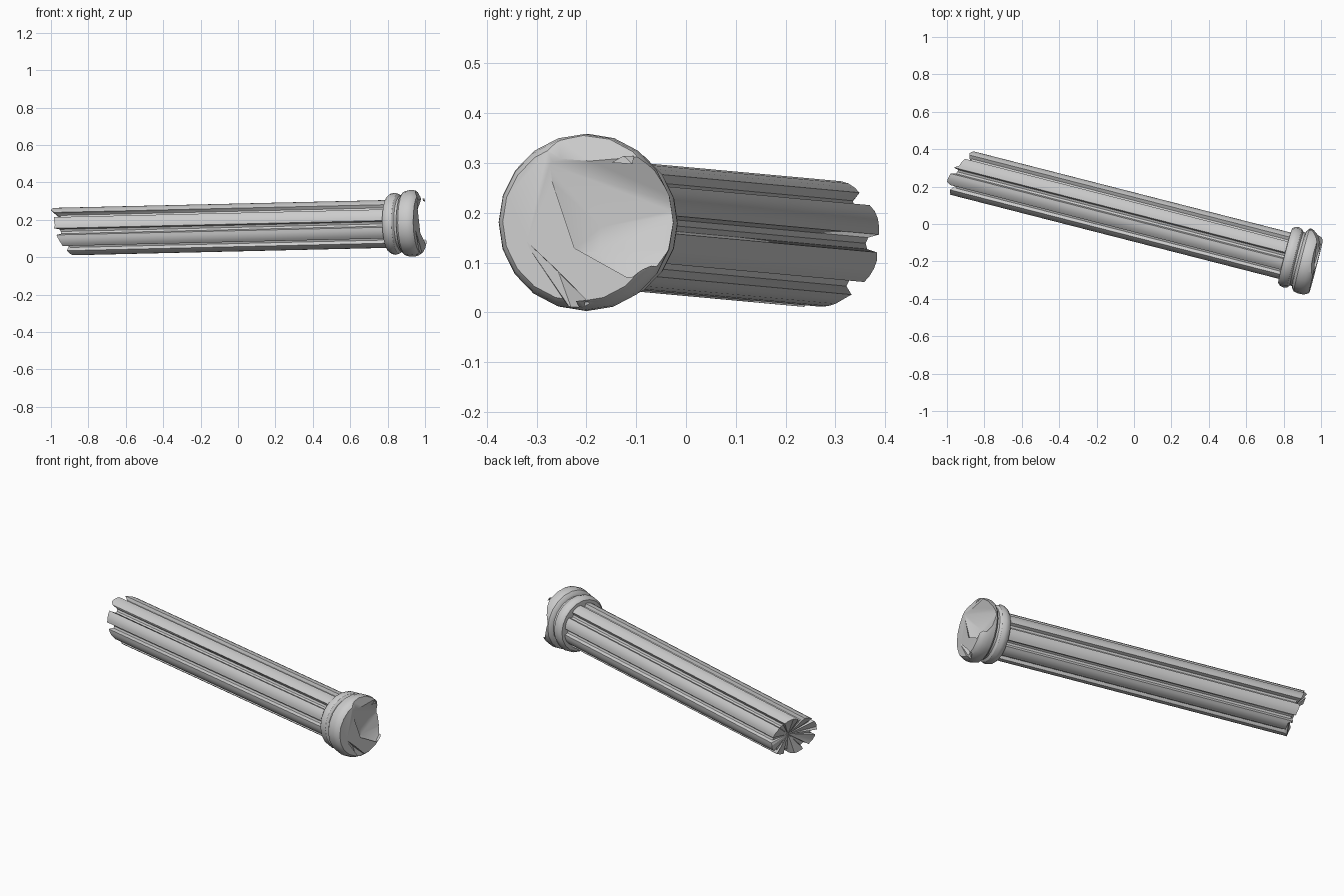
import bpy, bmesh, math
from mathutils import Vector, Matrix

if "Cube" in bpy.data.objects:
    bpy.data.objects.remove(bpy.data.objects["Cube"])

# Fallen column frame: local Z runs along the column, X sideways, Y up
U = Vector((1, -0.256, 0.0235)).normalized()
W = Vector((0, 0, 1)).cross(U).normalized()
V = U.cross(W)
FRAME = Matrix((W, V, U)).transposed().to_4x4()
FRAME.translation = Vector((0, 0.037, 0.159))


def finish(name, bm):
    bmesh.ops.recalc_face_normals(bm, faces=bm.faces)
    me = bpy.data.meshes.new(name)
    bm.to_mesh(me)
    bm.free()
    ob = bpy.data.objects.new(name, me)
    ob.matrix_world = FRAME
    bpy.context.collection.objects.link(ob)
    return ob


def activate(ob):
    bpy.ops.object.select_all(action='DESELECT')
    ob.select_set(True)
    bpy.context.view_layer.objects.active = ob


def skin(bm, rings):
    for a, b in zip(rings, rings[1:]):
        for i in range(len(a)):
            j = (i + 1) % len(a)
            bm.faces.new((a[i], a[j], b[j], b[i]))


def cap(bm, ring, centre):
    c = bm.verts.new(centre)
    for i in range(len(ring)):
        bm.faces.new((ring[i], ring[(i + 1) % len(ring)], c))


# Fluted shaft with a slanted, broken end
flute = [(-8, .129), (-6, .111), (0, .106), (6, .111), (8, .129),
         (15, .131), (22.5, .132), (30, .131)]
bm = bmesh.new()
low, high = [], []
for k in range(8):
    for deg, r in flute:
        a = math.radians(deg + 45 * k)
        x, y = r * math.cos(a), r * math.sin(a)
        end = -0.94 + 0.035 * x / .13 - 0.05 * y / .13
        end += 0.012 * math.sin(k * 2.4) + (0.02 if r < .12 else 0)
        low.append(bm.verts.new((x, y, end)))
        high.append(bm.verts.new((x, y, 0.86)))
skin(bm, [low, high])
cap(bm, low, (0.01, 0, -0.90))
cap(bm, high, (0, 0, 0.86))
shaft = finish("fluted_shaft", bm)

# Base mouldings: small ring, waist and large ring, lathed
profile = [(.125, .832), (.150, .834), (.162, .848), (.166, .868), (.160, .888),
           (.148, .898), (.147, .910), (.160, .914), (.173, .926), (.178, .950),
           (.177, .975), (.171, .995), (.160, 1.008)]
N = 20
bm = bmesh.new()
rings = [[bm.verts.new((r * math.cos(2 * math.pi * i / N),
                        r * math.sin(2 * math.pi * i / N), z))
          for i in range(N)] for r, z in profile]
skin(bm, rings)
cap(bm, rings[0], (0, 0, .832))
bm.faces.new(rings[-1])
base = finish("moulded_base", bm)

# Broken chips in the end face
chips = [
    [(-.07, .125, 1.012), (.03, -.01, .955), (-.02, -.06, .995), (.03, -.06, .965),
     (.10, -.12, 1.0), (.20, -.06, .95), (.20, .03, .925), (.14, .14, .985),
     (.05, .0, 1.1), (.22, .0, 1.1)],
    [(-.12, -.03, 1.012), (-.05, -.10, .985), (.02, -.165, 1.0),
     (-.02, -.18, .985), (-.03, -.1, 1.06), (-.04, -.14, 1.03)],
    [(-.07, .125, 1.015), (-.06, .2, .985), (.06, .2, .975), (.14, .14, .98),
     (.04, .1, 1.0), (.04, .17, 1.1)],
]
for pts in chips:
    bm = bmesh.new()
    for p in pts:
        bm.verts.new(p)
    res = bmesh.ops.convex_hull(bm, input=bm.verts)
    junk = {g for g in res["geom_interior"] + res["geom_unused"]
            if isinstance(g, bmesh.types.BMVert)}
    bmesh.ops.delete(bm, geom=list(junk), context='VERTS')
    cutter = finish("chip_cutter", bm)
    cutter.hide_render = True
    mod = base.modifiers.new("chip", 'BOOLEAN')
    mod.operation = 'DIFFERENCE'
    mod.solver = 'EXACT'
    mod.object = cutter
    activate(base)
    bpy.ops.object.modifier_apply(modifier=mod.name)
    bpy.data.objects.remove(cutter)

for ob in (shaft, base):
    activate(ob)
    bpy.ops.object.shade_smooth_by_angle(angle=math.radians(32))
